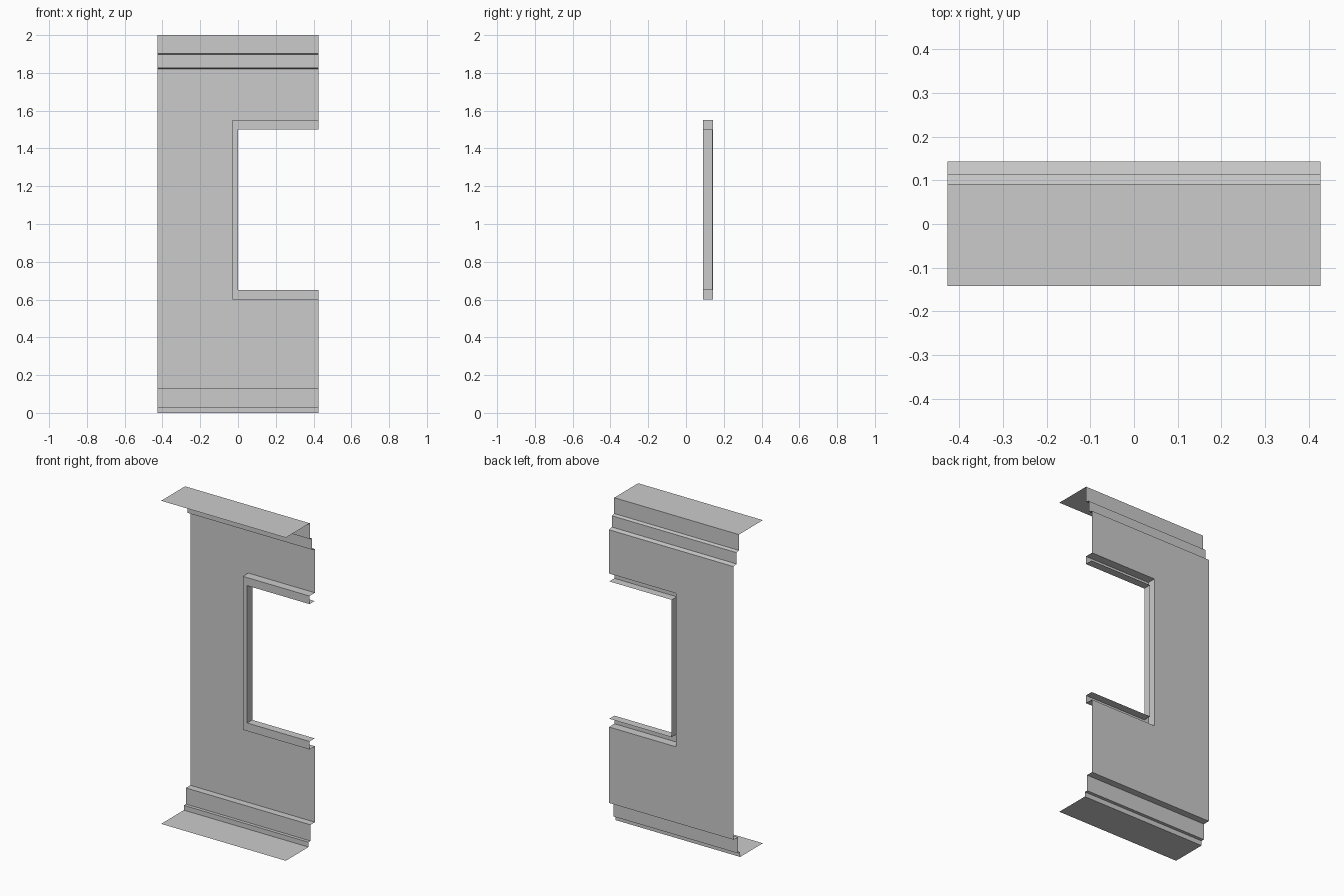
import bpy
import bmesh
import math

if "Cube" in bpy.data.objects:
    bpy.data.objects.remove(bpy.data.objects["Cube"])

W = 0.427        # half width of the wall section
FRONT = -0.142   # front edge of floor and ceiling
WALL = 0.143     # plane of the main wall


def skin(name, rows):
    """Bridge consecutive rows of points with quads."""
    bm = bmesh.new()
    verts = [[bm.verts.new(p) for p in row] for row in rows]
    for a, b in zip(verts, verts[1:]):
        for i in range(len(a) - 1):
            bm.faces.new((a[i], b[i], b[i + 1], a[i + 1]))
    mesh = bpy.data.meshes.new(name)
    bm.to_mesh(mesh)
    bm.free()
    obj = bpy.data.objects.new(name, mesh)
    bpy.context.collection.objects.link(obj)
    bpy.ops.object.select_all(action='DESELECT')
    bpy.context.view_layer.objects.active = obj
    obj.select_set(True)
    bpy.ops.object.shade_smooth_by_angle(angle=math.radians(30))
    return obj


def strip(name, profile):
    """Run a (y, z) profile across the full width."""
    return skin(name, [[(-W, y, z), (W, y, z)] for y, z in profile])


def bracket(x, y, low, high):
    """C-shaped loop, open on the right-hand side."""
    return [(W, y, low), (x, y, low), (x, y, high), (W, y, high)]


# Ceiling edge and stepped moulding
strip("ceiling_moulding", [(FRONT, 2.0), (0.092, 2.0), (0.092, 1.902),
                           (0.115, 1.897), (0.115, 1.827), (WALL, 1.821)])

# Stepped skirting and floor edge
strip("skirting_floor", [(WALL, 0.13), (0.1, 0.13), (0.1, 0.03),
                         (0.08, 0.03), (0.08, 0.0), (FRONT, 0.0)])

# Wall around the half window opening
skin("wall_panel", [bracket(-W, WALL, 0.13, 1.821),
                    bracket(-0.03, WALL, 0.6, 1.55)])

# Raised window frame with a reveal running back to the wall
skin("window_frame", [bracket(-0.03, WALL, 0.6, 1.55),
                      bracket(-0.03, 0.09, 0.6, 1.55),
                      bracket(0.0, 0.09, 0.65, 1.5),
                      bracket(0.0, 0.14, 0.65, 1.5)])
